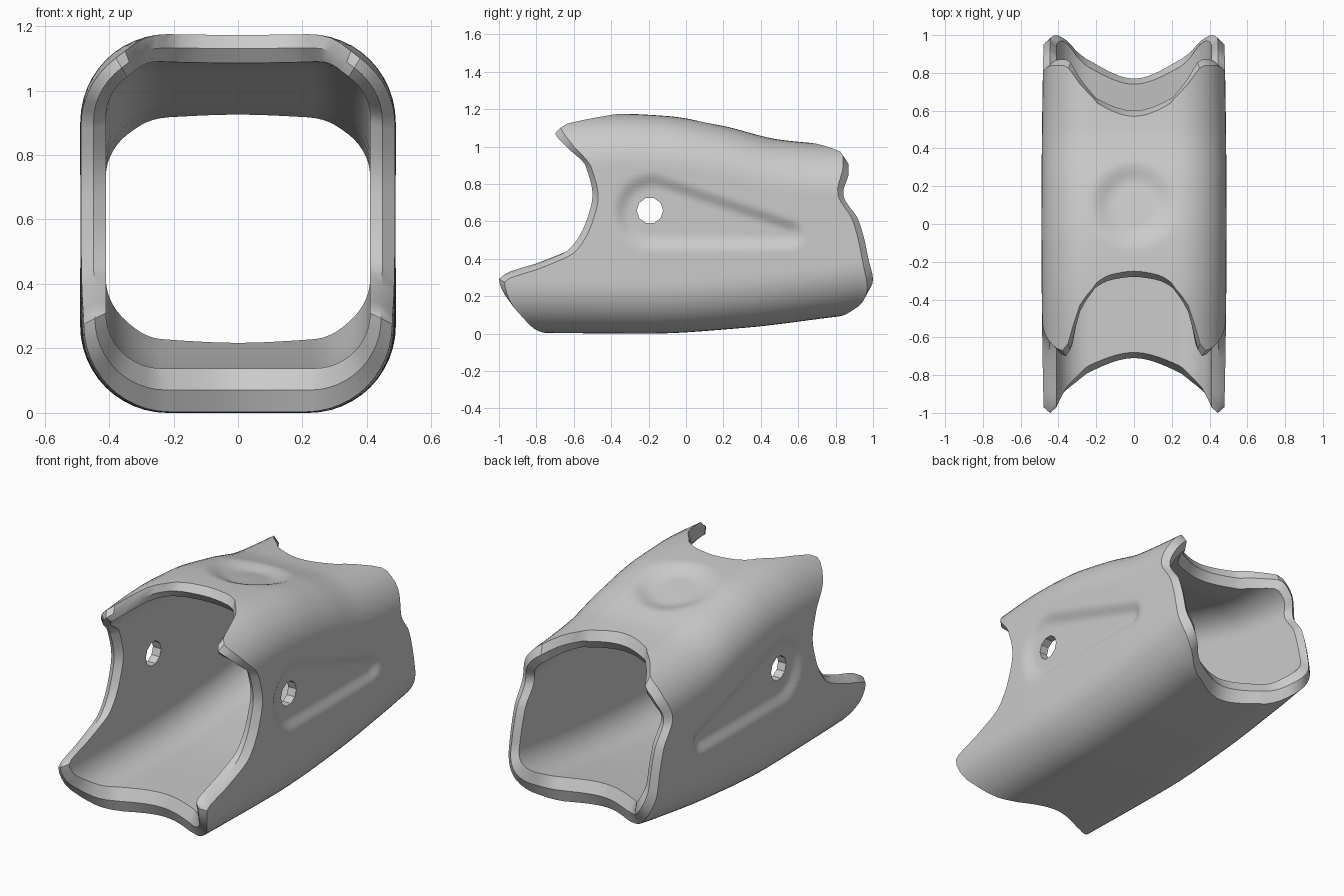
import bpy, bmesh, math
from mathutils import Vector

if "Cube" in bpy.data.objects:
    bpy.data.objects.remove(bpy.data.objects["Cube"])


def curve(keys):
    """Smooth monotone interpolation through (position, value) keys."""
    xs, ys = zip(*keys)
    d = [(ys[i + 1] - ys[i]) / (xs[i + 1] - xs[i]) for i in range(len(xs) - 1)]
    m = [0.0] * len(xs)
    for i in range(1, len(xs) - 1):
        if d[i - 1] * d[i] > 0:
            m[i] = 2 * d[i - 1] * d[i] / (d[i - 1] + d[i])

    def f(x):
        x = min(max(x, xs[0]), xs[-1])
        i = max(k for k in range(len(xs) - 1) if xs[k] <= x)
        h = xs[i + 1] - xs[i]
        t = (x - xs[i]) / h
        return (ys[i] * (1 + 2 * t) * (1 - t) ** 2 + h * m[i] * t * (1 - t) ** 2
                + ys[i + 1] * t * t * (3 - 2 * t) + h * m[i + 1] * t * t * (t - 1))
    return f


def smoothstep(a, b, x):
    t = min(max((x - a) / (b - a), 0), 1)
    return t * t * (3 - 2 * t)


# Side profile: height of the top and bottom surfaces along y
top_z = curve([(-1, 1.14), (-.7, 1.155), (-.35, 1.175), (-.1, 1.163), (.2, 1.11),
               (.5, 1.037), (.8, 1.01), (1, 1.0)])
bottom_z = curve([(-1, .005), (-.7, .003), (-.2, 0), (.3, .03), (.8, .09), (1, .115)])

# End outlines: y of the rim around the section
# (0 top centre, 1-2 top corner, 2-3 side, 3-4 bottom corner, 5 bottom centre)
front_y = curve([(0, -.28), (.5, -.295), (.9, -.34), (1.15, -.45), (1.4, -.7), (1.7, -.64),
                 (2, -.54), (2.27, -.5), (2.48, -.53), (2.73, -.62), (2.87, -.8), (3, -1),
                 (3.25, -.97), (3.5, -.9), (3.75, -.84), (4, -.78), (5, -.71)])
back_y = curve([(0, .6), (.9, .67), (1.15, .76), (1.4, .87), (1.6, .87), (1.95, .84),
                (2.35, .92), (2.7, .955), (3, .975), (3.35, 1), (3.6, .97), (3.75, .92),
                (4, .86), (5, .77)])


def section(s, y, w, zt, zb, r):
    """Point on the right half of a rounded rectangle."""
    if s <= 1:
        return Vector(((w - r) * s, y, zt))
    if s < 2:
        a = (s - 1) * math.pi / 2
        return Vector((w - r + r * math.sin(a), y, zt - r + r * math.cos(a)))
    if s <= 3:
        return Vector((w, y, (zt - r) + (zb - zt + 2 * r) * (s - 2)))
    if s < 4:
        a = (s - 3) * math.pi / 2
        return Vector((w - r + r * math.cos(a), y, zb + r - r * math.sin(a)))
    return Vector(((w - r) * (5 - s), y, zb))


def outer(s, y):
    p = section(s, y, .49 - .012 * y * y, top_z(y), bottom_z(y), .27)
    # tapered side recess around the pin hole
    if 1.5 < s < 3.5:
        a, ab = Vector((-.18, .65)), Vector((.73, -.12))
        q = Vector((p.y, p.z)) - a
        h = min(max(q.dot(ab) / ab.length_squared, 0), 1)
        dist = (q - ab * h).length - (.20 - .12 * h)
        p.x -= .028 * (1 - smoothstep(-.07, .01, dist))
    # round dimple on the top
    if s < 2:
        d = math.hypot(p.x, p.y - .1)
        p.z -= .035 * (1 - smoothstep(.11, .24, d))
    return p


def inner(s, y):
    return section(s, y, .41, top_z(y) - .092 - .02 * y, bottom_z(y) + .135, .17)


def rim(s, y):
    return (outer(s, y) + inner(s, y)) / 2


# Sleeve body: closed loft outside -> back rim -> inside -> front rim
half = []
for base, n in enumerate((10, 12, 28, 12, 10)):
    half += [(base + i / n, 1) for i in range(n)]
half.append((5, 1))
ring = half + [(s, -1) for s, _ in reversed(half[1:-1])]
LONG, INSET = 60, .03
steps = [i / LONG for i in range(LONG + 1)]
rows = ([(outer, t) for t in steps] + [(rim, 2)]
        + [(inner, t) for t in reversed(steps[::6])] + [(rim, -1)])

bm = bmesh.new()
grid = []
for fn, t in rows:
    loop = []
    for s, side in ring:
        yf, yb = front_y(s), back_y(s)
        if t == 2:
            y = yb
        elif t == -1:
            y = yf
        else:
            y = (yf + INSET) * (1 - t) + (yb - INSET) * t
        p = fn(s, y)
        loop.append(bm.verts.new((p.x * side, p.y, p.z)))
    grid.append(loop)
for i in range(len(grid)):
    a, b = grid[i], grid[(i + 1) % len(grid)]
    for j in range(len(ring)):
        k = (j + 1) % len(ring)
        bm.faces.new((a[j], a[k], b[k], b[j]))
bmesh.ops.recalc_face_normals(bm, faces=bm.faces)
mesh = bpy.data.meshes.new("sleeve_body")
bm.to_mesh(mesh)
bm.free()
body = bpy.data.objects.new("sleeve_body", mesh)
bpy.context.collection.objects.link(body)

# Pin hole through both side walls
bpy.ops.mesh.primitive_cylinder_add(vertices=10, radius=.07, depth=1.4,
                                    location=(0, -.193, .658),
                                    rotation=(0, math.pi / 2, 0))
cutter = bpy.context.object
cutter.name = "pin_hole_cutter"
cutter.hide_render = True
cut = body.modifiers.new("pin_hole", 'BOOLEAN')
cut.object = cutter
cut.operation = 'DIFFERENCE'
cut.solver = 'EXACT'

bpy.ops.object.select_all(action='DESELECT')
body.select_set(True)
bpy.context.view_layer.objects.active = body
bpy.ops.object.modifier_apply(modifier=cut.name)
bpy.data.objects.remove(cutter, do_unlink=True)
bpy.ops.object.shade_smooth_by_angle(angle=math.radians(30))
